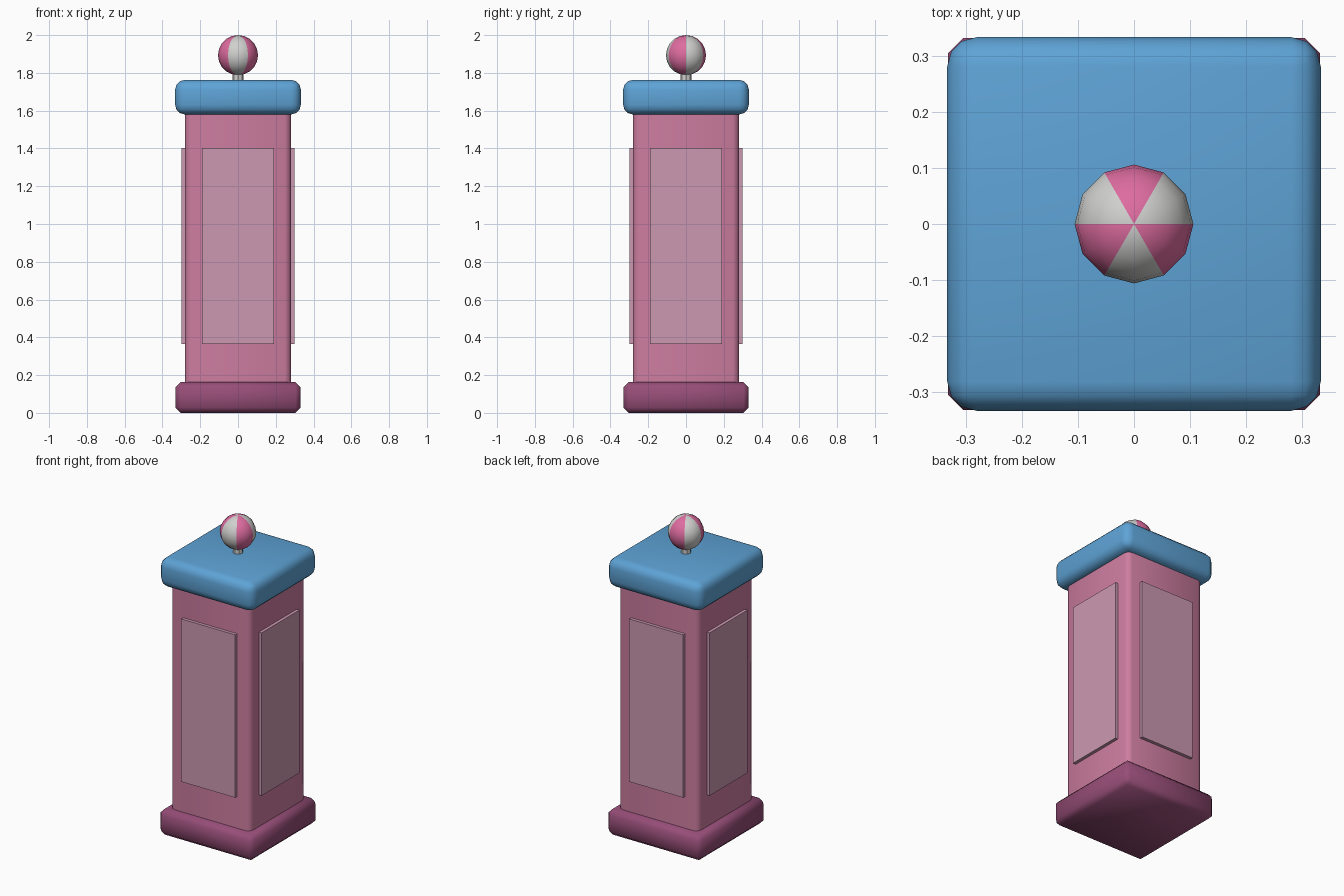
import bpy, bmesh, math

if "Cube" in bpy.data.objects:
    bpy.data.objects.remove(bpy.data.objects["Cube"])


def material(name, rgb):
    # sRGB 0-255 to linear
    lin = [((c / 255 + 0.055) / 1.055) ** 2.4 for c in rgb]
    m = bpy.data.materials.new(name)
    m.diffuse_color = (*lin, 1)
    m.use_nodes = True
    m.node_tree.nodes["Principled BSDF"].inputs["Base Color"].default_value = m.diffuse_color
    return m


BLUE = material("sky_blue", (94, 163, 214))
ROSE = material("rose_pink", (205, 125, 160))
PALE = material("dusty_pink", (203, 152, 177))
PLUM = material("plum", (150, 77, 119))
HOT = material("bright_pink", (222, 108, 160))
GREY = material("light_grey", (208, 208, 207))


def smooth(ob, angle):
    bpy.ops.object.select_all(action='DESELECT')
    ob.select_set(True)
    bpy.context.view_layer.objects.active = ob
    bpy.ops.object.shade_smooth_by_angle(angle=math.radians(angle))


def box(name, mat, lo, hi, bevel=0, segments=1, vertical_only=False):
    bm = bmesh.new()
    bmesh.ops.create_cube(bm, size=1)
    for v in bm.verts:
        v.co = [a + (b - a) * (c + 0.5) for a, b, c in zip(lo, hi, v.co)]
    if bevel:
        edges = [e for e in bm.edges if not vertical_only
                 or abs(e.verts[0].co.z - e.verts[1].co.z) > 0.01]
        bmesh.ops.bevel(bm, geom=edges, offset=bevel, segments=segments,
                        profile=0.5, affect='EDGES')
    me = bpy.data.meshes.new(name)
    bm.to_mesh(me)
    bm.free()
    me.materials.append(mat)
    ob = bpy.data.objects.new(name, me)
    bpy.context.collection.objects.link(ob)
    if bevel:
        smooth(ob, 60)
    return ob


# plinth, shaft and cap
box("base", PLUM, (-.332, -.332, 0), (.332, .332, .163), .028, 1)
box("shaft", ROSE, (-.28, -.28, .15), (.28, .28, 1.6), .032, 2, True)
box("cap", BLUE, (-.333, -.333, 1.58), (.333, .333, 1.763), .052, 3)

# raised panel on each side
for i, side in enumerate(("front", "right", "back", "left")):
    p = box(side + "_panel", PALE, (-.19, -.3, .365), (.19, -.27, 1.402))
    p.rotation_euler.z = i * math.pi / 2

# short neck under the ball
bpy.ops.mesh.primitive_cylinder_add(vertices=8, radius=.03, depth=.08,
                                    location=(0, 0, 1.79))
neck = bpy.context.object
neck.name = "neck"
neck.data.materials.append(GREY)
smooth(neck, 30)

# striped ball: six alternating sixty degree wedges
bpy.ops.mesh.primitive_uv_sphere_add(segments=12, ring_count=10, radius=.106,
                                     location=(0, 0, 1.894))
ball = bpy.context.object
ball.name = "ball"
for m in (GREY, HOT):
    ball.data.materials.append(m)
for f in ball.data.polygons:
    a = math.atan2(f.center.y, f.center.x) % math.tau
    f.material_index = int(a / (math.pi / 3)) % 2
smooth(ball, 60)
